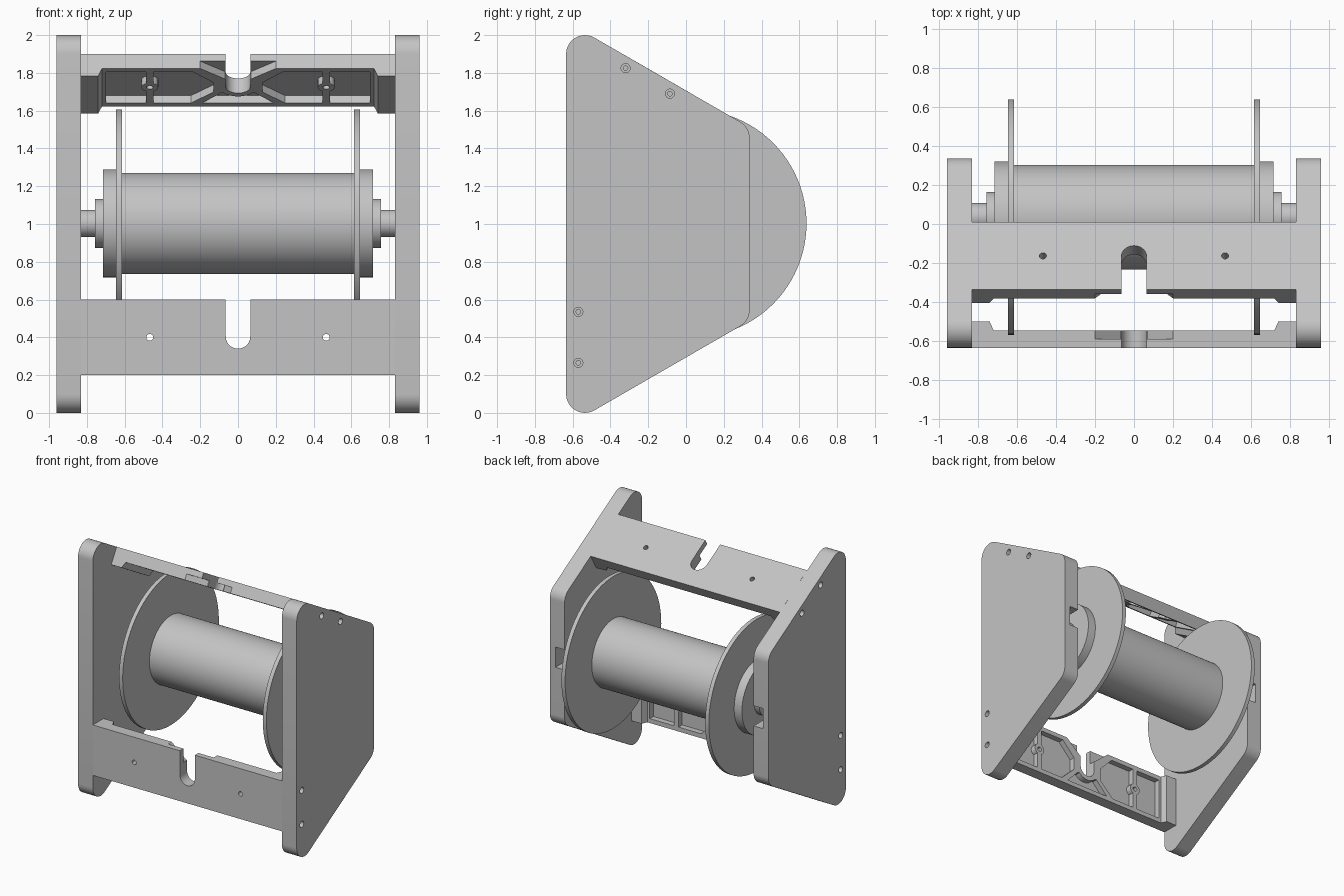
import bpy, bmesh
from math import sin, cos, tan, pi, radians
from mathutils import Vector, Matrix

cube = bpy.data.objects.get("Cube")
if cube:
    bpy.data.objects.remove(cube, do_unlink=True)

grey = bpy.data.materials.new("light_grey")
grey.use_nodes = True
grey.diffuse_color = (0.55, 0.55, 0.55, 1)
grey.node_tree.nodes["Principled BSDF"].inputs["Base Color"].default_value = (0.55, 0.55, 0.55, 1)


def place(axis, a, b, t):
    return {"x": (t, a, b), "y": (a, t, b), "z": (a, b, t)}[axis]


def prisms(name, outlines, axis, lo, hi):
    """One object holding each outline extruded along an axis."""
    bm = bmesh.new()
    for pts in outlines:
        rings = [[bm.verts.new(place(axis, a, b, t)) for a, b in pts] for t in (lo, hi)]
        bm.faces.new(rings[0])
        bm.faces.new(rings[1][::-1])
        n = len(pts)
        for i in range(n):
            j = (i + 1) % n
            bm.faces.new((rings[0][i], rings[1][i], rings[1][j], rings[0][j]))
    return finish(name, bm)


def finish(name, bm):
    bmesh.ops.recalc_face_normals(bm, faces=bm.faces)
    mesh = bpy.data.meshes.new(name)
    bm.to_mesh(mesh)
    bm.free()
    mesh.materials.append(grey)
    ob = bpy.data.objects.new(name, mesh)
    bpy.context.collection.objects.link(ob)
    return ob


def select(ob):
    bpy.ops.object.select_all(action="DESELECT")
    ob.select_set(True)
    bpy.context.view_layer.objects.active = ob


def combine(ob, tool, op="DIFFERENCE"):
    """Apply a boolean and discard the tool."""
    select(ob)
    mod = ob.modifiers.new("bool", "BOOLEAN")
    mod.operation, mod.object, mod.solver = op, tool, "EXACT"
    bpy.ops.object.modifier_apply(modifier=mod.name)
    bpy.data.objects.remove(tool, do_unlink=True)


def smooth(ob):
    select(ob)
    bpy.ops.object.shade_smooth_by_angle(angle=radians(30))


def circle(a, b, r, n=24):
    return [(a + r * cos(2 * pi * i / n), b + r * sin(2 * pi * i / n)) for i in range(n)]


def fillet(corners, r, steps=12):
    """Round every corner of a convex outline."""
    out = []
    for i, c in enumerate(corners):
        c = Vector(c)
        p = (Vector(corners[i - 1]) - c).normalized()
        q = (Vector(corners[(i + 1) % len(corners)]) - c).normalized()
        half = p.angle(q) / 2
        mid = c + (p + q).normalized() * r / sin(half)
        u = c + p * r / tan(half) - mid
        v = c + q * r / tan(half) - mid
        sweep = u.angle(v)
        for k in range(steps + 1):
            t = k / steps
            out.append(tuple(mid + (u * sin((1 - t) * sweep) + v * sin(t * sweep)) / sin(sweep)))
    return out


def mirrored(pts):
    return [(-a, b) for a, b in pts]


# Side plates with a blind axle slot inside and countersunk screw holes outside
plate = fillet([(-0.635, 2.073), (0.337, 1.512), (0.337, 0.488), (-0.635, -0.073)], 0.1)
slot = [(0.035 + 0.08 * cos(t), 1.003 + 0.08 * sin(t))
        for t in [pi / 2 + pi * i / 16 for i in range(17)]] + [(0.5, 0.923), (0.5, 1.083)]
screws = [(-0.32, 1.825), (-0.085, 1.69), (-0.57, 0.535), (-0.57, 0.265)]
for side, s in (("left", 1), ("right", -1)):
    ob = prisms(side + "_plate", [plate], "x", s * 0.83, s * 0.96)
    combine(ob, prisms("slot_cut", [slot], "x", s * 0.8, s * 0.91))
    combine(ob, prisms("head_cut", [circle(y, z, 0.024) for y, z in screws], "x", s * 0.91, s * 1.0))
    combine(ob, prisms("shank_cut", [circle(y, z, 0.012) for y, z in screws], "x", s * 0.8, s * 0.95))
    smooth(ob)


# Cross bars: ribbed inside, U slot in one edge, thick ends
def cross_bar(name, matrix):
    half = [(0.83, 0), (0.83, 0.135), (0.74, 0.135), (0.72, 0.09)]
    ob = prisms(name, [half + mirrored(half)[::-1]], "z", 0, 0.4)
    outer = [(0.487, 0.035), (0.7, 0.035), (0.7, 0.365), (0.487, 0.365)]
    inner = [(0.447, 0.035), (0.25, 0.035), (0.13, 0.15), (0.13, 0.25), (0.24, 0.365), (0.447, 0.365)]
    below = [(-0.19, 0.035), (0.19, 0.035), (0.09, 0.14), (-0.09, 0.14)]
    above = [(-0.2, 0.42), (-0.2, 0.4), (-0.07, 0.29), (0.07, 0.29), (0.2, 0.4), (0.2, 0.42)]
    pockets = [outer, inner, mirrored(outer), mirrored(inner), below, above]
    combine(ob, prisms("pocket_cut", pockets, "y", 0.045, 0.2))
    bosses = [circle(0.467, 0.2, 0.045), circle(-0.467, 0.2, 0.045), circle(0, 0.205, 0.1, 40)]
    combine(ob, prisms("boss_add", bosses, "y", 0.03, 0.09), "UNION")
    notch = [(0.065 * cos(t), 0.205 + 0.065 * sin(t)) for t in [pi + pi * i / 20 for i in range(21)]]
    notch += [(0.065, 0.5), (-0.065, 0.5)]
    holes = [circle(0.467, 0.2, 0.018), circle(-0.467, 0.2, 0.018)]
    combine(ob, prisms("through_cut", [notch] + holes, "y", -0.1, 0.3))
    ob.data.transform(matrix)
    smooth(ob)


cross_bar("lower_front_bar", Matrix.Translation((0, -0.635, 0.2)))
tilt = Matrix(((-1, 0, 0), (0, -0.5, -0.866), (0, -0.866, 0.5))).to_4x4()
cross_bar("upper_sloped_bar", Matrix.Translation((0, 0.01, 1.701)) @ tilt)


# Spool and axle, turned about the x axis
def turned(name, half, n=96):
    prof = half + [(-x, r) for x, r in half[::-1]]
    bm = bmesh.new()
    rings = [[bm.verts.new((x, 0.035 + b, 1.003 + c)) for b, c in circle(0, 0, r, n)] for x, r in prof]
    for p, q in zip(rings, rings[1:]):
        for i in range(n):
            j = (i + 1) % n
            bm.faces.new((p[i], p[j], q[j], q[i]))
    bm.faces.new(rings[0])
    bm.faces.new(rings[-1])
    smooth(finish(name, bm))


turned("spool", [(0.757, 0.13), (0.715, 0.13), (0.715, 0.285), (0.647, 0.285),
                 (0.647, 0.603), (0.615, 0.603), (0.615, 0.268)])
turned("axle", [(0.9, 0.072)], 48)
